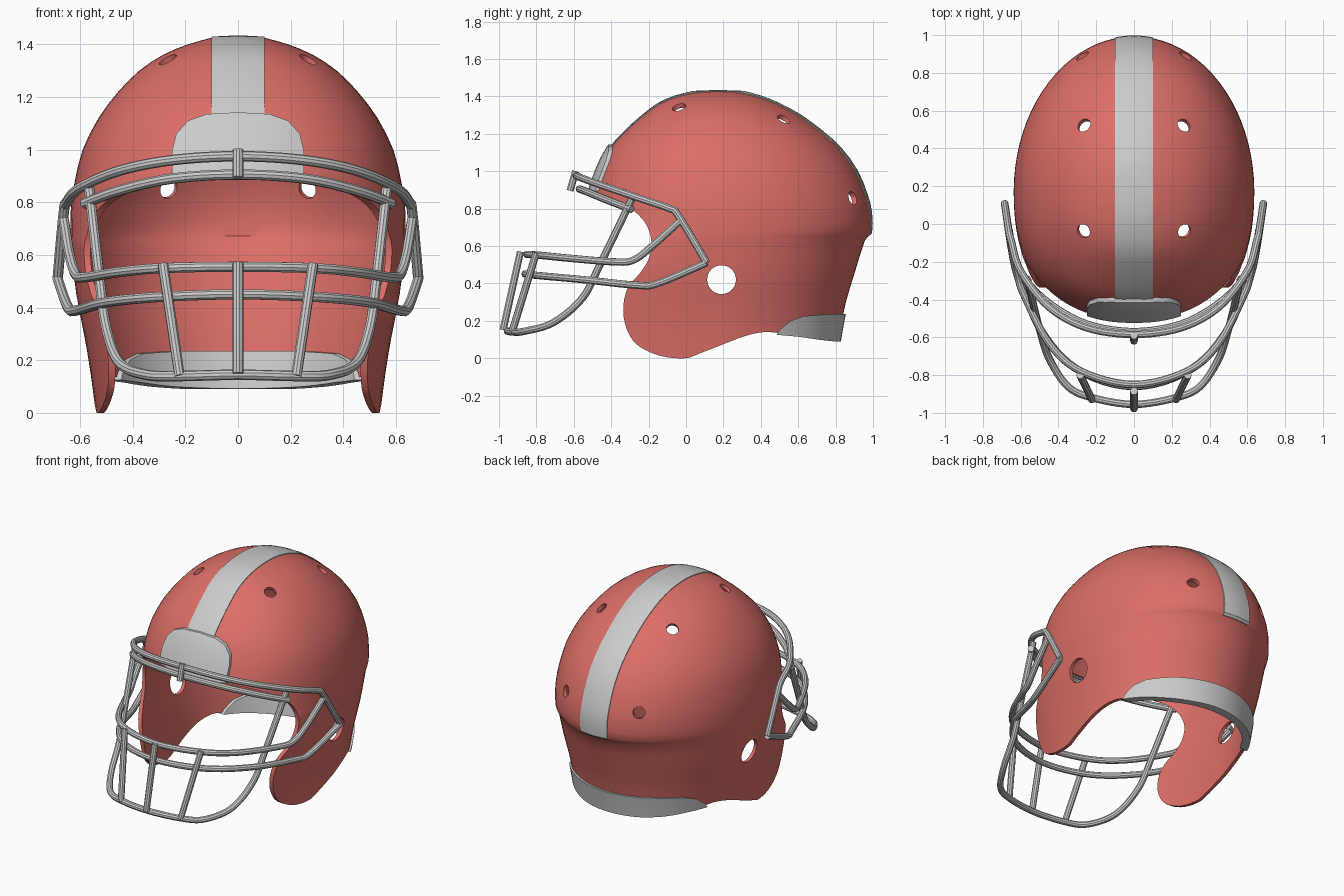
import bpy, bmesh, math
from mathutils import Vector

if "Cube" in bpy.data.objects:
    bpy.data.objects.remove(bpy.data.objects["Cube"])

CENTRE = Vector((0, 0.17, 0.7))


def smooth(pts, n, closed=False):
    """Catmull-Rom curve through a few control points."""
    pts = [Vector(p) for p in pts]
    k, out = len(pts), []
    get = (lambda i: pts[i % k]) if closed else (lambda i: pts[max(0, min(k - 1, i))])
    for i in range(k if closed else k - 1):
        a, b, c, d = get(i - 1), get(i), get(i + 1), get(i + 2)
        for j in range(n):
            t = j / n
            out.append(0.5 * (2 * b + (c - a) * t + (2 * a - 5 * b + 4 * c - d) * t ** 2
                              + (3 * b - a - 3 * c + d) * t ** 3))
    return out if closed else out + [pts[-1]]


def to_object(name, bm):
    bmesh.ops.recalc_face_normals(bm, faces=bm.faces)
    mesh = bpy.data.meshes.new(name)
    bm.to_mesh(mesh)
    bm.free()
    ob = bpy.data.objects.new(name, mesh)
    bpy.context.collection.objects.link(ob)
    return ob


def activate(ob):
    bpy.ops.object.select_all(action='DESELECT')
    ob.select_set(True)
    bpy.context.view_layer.objects.active = ob


def boolean(ob, cutter, operation):
    cutter.hide_render = True
    activate(ob)
    mod = ob.modifiers.new("cut", 'BOOLEAN')
    mod.operation, mod.solver, mod.object = operation, 'EXACT', cutter
    bpy.ops.object.modifier_apply(modifier=mod.name)
    bpy.data.objects.remove(cutter)


# Head form as stacked egg-shaped rings: height, front y, back y, half width
RINGS = [(1.425, .04, .31, .10), (1.40, -.06, .40, .19), (1.36, -.15, .50, .285),
         (1.30, -.23, .61, .375), (1.22, -.32, .72, .455), (1.12, -.41, .83, .53),
         (1.0, -.47, .915, .59), (.88, -.51, .965, .62), (.78, -.52, .99, .635),
         (.67, -.55, .99, .637), (.63, -.60, .957, .634), (.45, -.68, .90, .615),
         (.30, -.70, .855, .585), (.15, -.70, .825, .56), (-.02, -.70, .80, .54),
         (-.30, -.70, .78, .52)]


def dome(name, scale, segments=80):
    bm = bmesh.new()
    place = lambda p: bm.verts.new(CENTRE + (Vector(p) - CENTRE) * scale)
    loops = []
    for z, front, back, half in smooth(RINGS, 2):
        loop = []
        for i in range(segments):
            a = 2 * math.pi * i / segments
            c, s = math.cos(a), math.sin(a)
            e = 1 if s > 0 else 2 / 2.3
            reach = back - .17 if s > 0 else .17 - front
            loop.append(place((half * math.copysign(abs(c) ** e, c),
                               .17 + reach * math.copysign(abs(s) ** e, s), z)))
        loops.append(loop)
    apex = place((0, .17, 1.43))
    for i in range(segments):
        j = (i + 1) % segments
        bm.faces.new((apex, loops[0][i], loops[0][j]))
        for a, b in zip(loops, loops[1:]):
            bm.faces.new((a[i], b[i], b[j], a[j]))
    bm.faces.new(loops[-1])
    return to_object(name, bm)


def prism(points, axis, lo, hi):
    """Extrude a (y,z) profile along x, or an (x,z) profile along y."""
    bm = bmesh.new()
    put = lambda p, d: bm.verts.new((d, p[0], p[1]) if axis == 'x' else (p[0], d, p[1]))
    a, b = [put(p, lo) for p in points], [put(p, hi) for p in points]
    bm.faces.new(a)
    bm.faces.new(b)
    for i in range(len(a)):
        j = (i + 1) % len(a)
        bm.faces.new((a[i], a[j], b[j], b[i]))
    return to_object("cutter", bm)


def cylinder(start, end, radius):
    start, end = Vector(start), Vector(end)
    d = end - start
    bpy.ops.mesh.primitive_cylinder_add(vertices=32, radius=radius, depth=d.length,
                                        location=(start + end) / 2,
                                        rotation=d.to_track_quat('Z', 'Y').to_euler())
    return bpy.context.object


def shell_part(name, outer, inner, cutter):
    ob = dome(name, outer)
    boolean(ob, dome("inner", inner), 'DIFFERENCE')
    boolean(ob, cutter, 'INTERSECT')
    return ob


def finish(ob):
    activate(ob)
    bpy.ops.object.shade_smooth_by_angle(angle=math.radians(35))


# Shell, trimmed to the side outline
edge = smooth([(-.51, .90), (-.38, .85), (-.28, .79), (-.21, .71), (-.185, .62), (-.20, .53),
               (-.25, .45), (-.31, .38), (-.335, .28), (-.325, .18), (-.28, .09), (-.20, .035),
               (-.10, .005), (0, 0), (.06, .02), (.20, .075), (.32, .12), (.42, .14),
               (.50, .135), (.78, .12)], 3)
outline = [(-1, .93)] + edge + [(1.2, .12), (1.2, 1.6), (-1, 1.6)]
shell = shell_part("helmet_shell", 1, .965, prism(outline, 'x', -1, 1))

# Ear holes and vent holes
boolean(shell, cylinder((-1, .19, .42), (1, .19, .42), .077), 'DIFFERENCE')
for side in (-1, 1):
    for x, y, z in ((.27, -.04, 1.35), (.27, .53, 1.29), (.28, .91, .86)):
        d = Vector((side * x, y, z)) - CENTRE
        boolean(shell, cylinder(CENTRE + d * .7, CENTRE + d * 1.3, .037), 'DIFFERENCE')
red = bpy.data.materials.new("red_shell")
red.diffuse_color = (.71, .155, .135, 1)
red.use_nodes = True
red.node_tree.nodes["Principled BSDF"].inputs["Base Color"].default_value = red.diffuse_color
shell.data.materials.clear()
shell.data.materials.append(red)
finish(shell)

# Centre stripe
stripe = [(-.1, .655), (.1, .655), (.1, 1.6), (-.1, 1.6)]
finish(shell_part("centre_stripe", 1.006, .99, prism(stripe, 'y', -.44, 1.3)))

# Brow pad with rounded top
brow = [(-.25, .895), (.25, .895), (.25, 1.0), (.235, 1.06), (.19, 1.11), (.12, 1.135),
        (0, 1.142), (-.12, 1.135), (-.19, 1.11), (-.235, 1.06), (-.25, 1.0)]
finish(shell_part("brow_pad", 1.025, .985, prism(brow, 'y', -1, 0)))

# Nape pad around the lower back edge
nape = [(.485, .125), (.50, .15), (.56, .20), (.63, .225), (.75, .235), (1.1, .24),
        (1.1, .09), (.79, .09), (.70, .10), (.60, .115)]
finish(shell_part("nape_pad", 1.018, .94, prism(nape, 'x', -1, 1)))


# Face guard bars
def bar(name, pts, mirror=True, radius=.02):
    """Round bar; with mirror, pts run from the centre line to the right end."""
    if mirror:
        pts = [(-x, y, z) for x, y, z in reversed(pts[1:])] + list(pts)
    path = smooth(pts, 6) if len(pts) > 2 else [Vector(p) for p in pts]
    cu = bpy.data.curves.new(name, 'CURVE')
    cu.dimensions = '3D'
    cu.bevel_depth, cu.bevel_resolution, cu.use_fill_caps = radius, 3, True
    sp = cu.splines.new('POLY')
    sp.points.add(len(path) - 1)
    for p, co in zip(sp.points, path):
        p.co = (*co, 1)
    ob = bpy.data.objects.new(name, cu)
    bpy.context.collection.objects.link(ob)
    activate(ob)
    bpy.ops.object.convert(target='MESH')
    finish(bpy.context.object)


bar("upper_brow_bar", [(0, -.585, .975), (.25, -.55, .96), (.45, -.44, .92), (.60, -.25, .855),
                       (.65, -.09, .80), (.662, -.04, .76), (.685, .11, .51)])
bar("lower_brow_bar", [(0, -.57, .905), (.25, -.53, .89), (.45, -.42, .845), (.585, -.29, .795)])
bar("upper_mouth_bar", [(0, -.85, .555), (.28, -.78, .55), (.45, -.63, .535), (.58, -.38, .515),
                        (.615, -.28, .525), (.64, -.18, .60), (.662, -.03, .735)])
bar("lower_mouth_bar", [(0, -.86, .45), (.30, -.77, .44), (.50, -.55, .42), (.61, -.26, .39),
                        (.645, -.15, .40), (.685, .11, .51)])
bar("chin_bar", [(0, -.955, .145), (.22, -.92, .14), (.35, -.86, .145), (.45, -.71, .19),
                 (.50, -.555, .32), (.525, -.46, .50), (.565, -.29, .85)])
bar("centre_upright", [(0, -.885, .57), (0, -.978, .15)], False)
bar("brow_clip", [(0, -.59, 1.0), (0, -.62, .895)], False)
for side, label in ((-1, "left"), (1, "right")):
    bar(label + "_upright", [(side * .285, -.80, .565), (side * .222, -.93, .14)], False)
